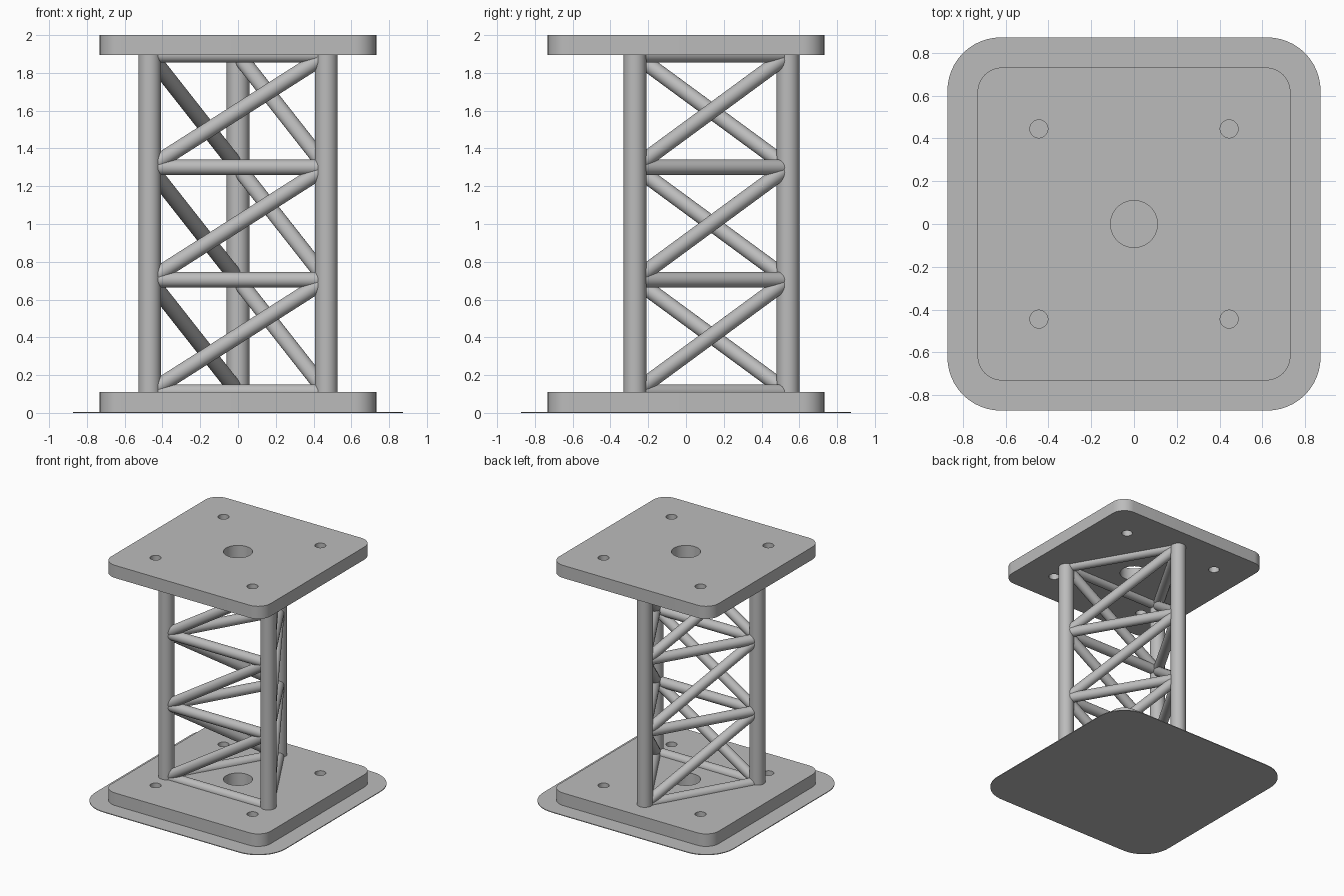
import bpy
from math import cos, sin, pi, radians
from mathutils import Vector

cube = bpy.data.objects.get("Cube")
if cube:
    bpy.data.objects.remove(cube, do_unlink=True)

# Single painted steel colour
steel = bpy.data.materials.new("light grey steel")
steel.use_nodes = True
GREY = (0.5, 0.5, 0.5, 1)
steel.diffuse_color = GREY
steel.node_tree.nodes["Principled BSDF"].inputs["Base Color"].default_value = GREY


def finish(obj, name):
    obj.name = name
    obj.data.materials.clear()
    obj.data.materials.append(steel)
    bpy.ops.object.select_all(action="DESELECT")
    obj.select_set(True)
    bpy.context.view_layer.objects.active = obj
    bpy.ops.object.shade_smooth_by_angle(angle=radians(35))


def tube(name, start, end, radius):
    """Round bar between two points."""
    axis = end - start
    bpy.ops.mesh.primitive_cylinder_add(
        vertices=32, radius=radius, depth=axis.length, location=(start + end) / 2,
        rotation=axis.to_track_quat("Z", "Y").to_euler())
    finish(bpy.context.object, name)


def circle(x, y, radius, count=40):
    return [(x + radius * cos(2 * pi * i / count), y + radius * sin(2 * pi * i / count))
            for i in range(count)]


def rounded_square(half, radius, steps=12):
    points = []
    for corner in range(4):
        mid = pi / 4 + corner * pi / 2
        cx = (half - radius) * (1 if cos(mid) > 0 else -1)
        cy = (half - radius) * (1 if sin(mid) > 0 else -1)
        for i in range(steps + 1):
            a = corner * pi / 2 + i / steps * pi / 2
            points.append((cx + radius * cos(a), cy + radius * sin(a)))
    return points


def plate(name, outlines, bottom, top):
    """Flat plate from an outer outline and hole outlines."""
    curve = bpy.data.curves.new(name, "CURVE")
    curve.dimensions = "2D"
    curve.fill_mode = "BOTH"
    curve.extrude = (top - bottom) / 2
    for outline in outlines:
        spline = curve.splines.new("POLY")
        spline.points.add(len(outline) - 1)
        for point, (x, y) in zip(spline.points, outline):
            point.co = (x, y, 0, 1)
        spline.use_cyclic_u = True
    obj = bpy.data.objects.new(name, curve)
    bpy.context.collection.objects.link(obj)
    obj.location.z = (bottom + top) / 2
    bpy.ops.object.select_all(action="DESELECT")
    obj.select_set(True)
    bpy.context.view_layer.objects.active = obj
    bpy.ops.object.convert(target="MESH")
    finish(bpy.context.object, name)


# Ground sheet and the two drilled end plates
SHEET, LOW, HIGH, TOP = 0.006, 0.11, 1.895, 2.0
plate("base_sheet", [rounded_square(0.873, 0.25)], 0, SHEET)
drilled = [rounded_square(0.732, 0.115), circle(0, 0, 0.11)]
drilled += [circle(sx * 0.445, sy * 0.445, 0.042) for sx in (-1, 1) for sy in (-1, 1)]
plate("bottom_plate", drilled, SHEET, LOW)
plate("top_plate", drilled, HIGH, TOP)

# Three legs on a triangle, in turning order: right, left, back
SIDES = ("right", "left", "back")
LEG_CIRCLE, LEG_R, BAR_R, BAYS = 0.54, 0.06, 0.041, 3
corners = [Vector((LEG_CIRCLE * cos(radians(a)), LEG_CIRCLE * sin(radians(a)), 0))
           for a in (210, 330, 90)]
for side, corner in zip(SIDES, corners):
    tube(side + "_leg", corner + Vector((0, 0, LOW)), corner + Vector((0, 0, HIGH)), LEG_R)

# Level bars and rising diagonals on every side of the tower
levels = [Vector((0, 0, LOW + (HIGH - LOW) * i / BAYS)) for i in range(BAYS + 1)]
for k in range(3):
    a, b = corners[k], corners[(k + 1) % 3]
    face = SIDES[k] + "_to_" + SIDES[(k + 1) % 3]
    for i, level in enumerate(levels):
        tube(f"{face}_level_bar_{i + 1}", a + level, b + level, BAR_R)
        if i < BAYS:
            tube(f"{face}_diagonal_{i + 1}", a + level, b + levels[i + 1], BAR_R)
